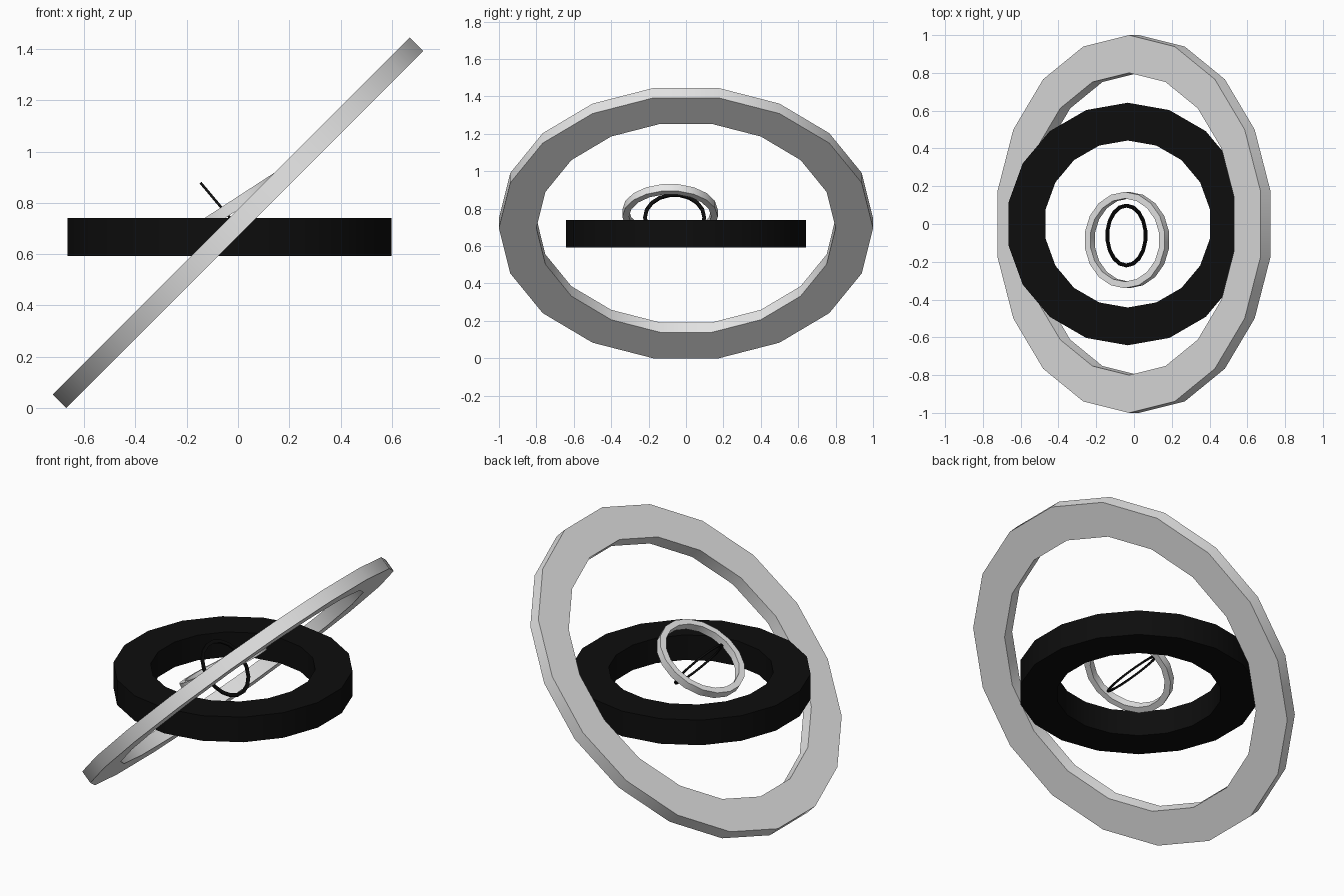
import bpy, bmesh, math

if "Cube" in bpy.data.objects:
    bpy.data.objects.remove(bpy.data.objects["Cube"])

SIDES = 18


def material(name, rgb):
    m = bpy.data.materials.new(name)
    m.diffuse_color = (*rgb, 1.0)
    m.use_nodes = True
    m.node_tree.nodes["Principled BSDF"].inputs["Base Color"].default_value = m.diffuse_color
    return m


grey = material("light grey", (0.8, 0.8, 0.8))
black = material("near black", (0.004, 0.004, 0.004))


def ring(name, outer, inner, thick, centre, tilt, mat):
    """Flat-walled hoop lying in local XY, raised on the +x side by tilt degrees."""
    h = thick / 2
    profile = [(outer, -h), (outer, h), (inner, h), (inner, -h)]
    bm = bmesh.new()
    loops = []
    for i in range(SIDES):
        a = math.pi / 2 + 2 * math.pi * i / SIDES
        loops.append([bm.verts.new((r * math.cos(a), r * math.sin(a), z)) for r, z in profile])
    for i in range(SIDES):
        p, q = loops[i], loops[(i + 1) % SIDES]
        for j in range(4):
            k = (j + 1) % 4
            bm.faces.new((p[j], q[j], q[k], p[k]))
    bmesh.ops.recalc_face_normals(bm, faces=bm.faces)
    mesh = bpy.data.meshes.new(name)
    bm.to_mesh(mesh)
    bm.free()
    mesh.materials.append(mat)
    ob = bpy.data.objects.new(name, mesh)
    bpy.context.collection.objects.link(ob)
    ob.location = centre
    ob.rotation_euler = (0, -math.radians(tilt), 0)
    # soft rims, crisp corners
    bpy.ops.object.select_all(action='DESELECT')
    ob.select_set(True)
    bpy.context.view_layer.objects.active = ob
    bpy.ops.object.shade_smooth_by_angle(angle=math.radians(30))
    return ob


# Four nested rings, largest first
ring("outer_ring", 1.0, 0.8, 0.075, (0, 0, 0.722), 45, grey)
ring("level_ring", 0.642, 0.442, 0.148, (-0.033, 0, 0.666), 0, black)
ring("inner_ring", 0.255, 0.22, 0.044, (-0.037, -0.085, 0.775), 33, grey)
ring("core_ring", 0.168, 0.149, 0.01, (-0.04, -0.061, 0.752), -50, black)
